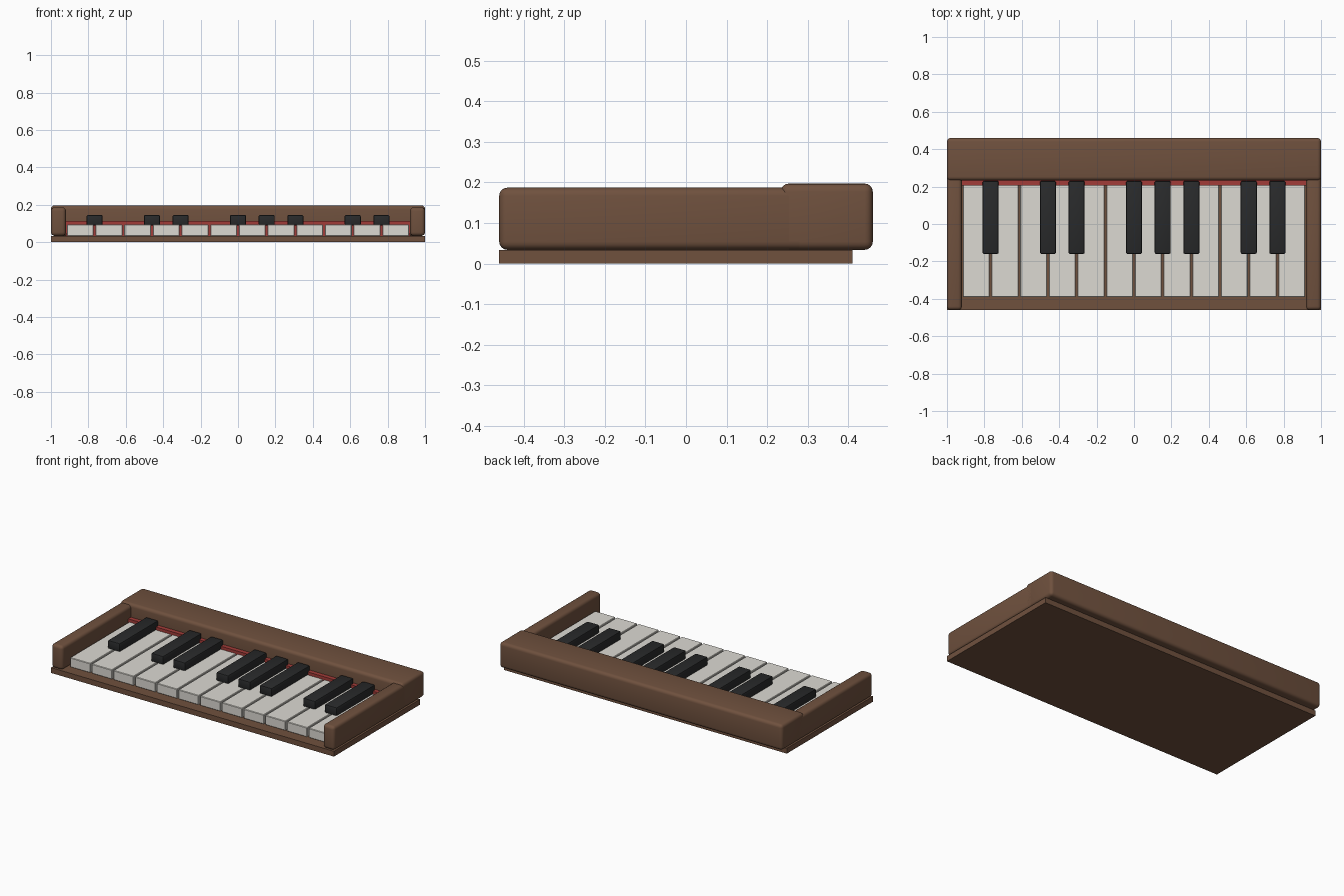
import bpy
import bmesh
from mathutils import Vector

cube = bpy.data.objects.get("Cube")
if cube:
    bpy.data.objects.remove(cube, do_unlink=True)


def make_material(name, color):
    mat = bpy.data.materials.new(name)
    mat.use_nodes = True
    mat.diffuse_color = (*color, 1)
    bsdf = mat.node_tree.nodes["Principled BSDF"]
    bsdf.inputs["Base Color"].default_value = (*color, 1)
    bsdf.inputs["Roughness"].default_value = 0.6
    return mat


WOOD = make_material("brown wood", (0.16, 0.082, 0.048))
IVORY = make_material("ivory white", (0.72, 0.70, 0.65))
EBONY = make_material("ebony black", (0.022, 0.023, 0.024))
FELT = make_material("red felt", (0.36, 0.045, 0.04))


def box(name, low, high, mat, bevel=0, segments=3):
    """Box between two corners, with optional rounded edges."""
    low, high = Vector(low), Vector(high)
    bm = bmesh.new()
    bmesh.ops.create_cube(bm, size=1)
    bmesh.ops.scale(bm, vec=high - low, verts=bm.verts)
    if bevel:
        bmesh.ops.bevel(bm, geom=bm.edges[:], offset=bevel, segments=segments,
                        profile=0.5, affect='EDGES')
    mesh = bpy.data.meshes.new(name)
    bm.to_mesh(mesh)
    bm.free()
    mesh.materials.append(mat)
    obj = bpy.data.objects.new(name, mesh)
    obj.location = (low + high) / 2
    bpy.context.collection.objects.link(obj)
    if bevel:
        bpy.ops.object.select_all(action='DESELECT')
        obj.select_set(True)
        bpy.context.view_layer.objects.active = obj
        bpy.ops.object.shade_smooth_by_angle()
    return obj


# Wooden case: base board, back rail and side cheeks
box("base_board", (-1, -0.46, 0), (1, 0.41, 0.034), WOOD)
box("back_rail", (-1, 0.233, 0.034), (1, 0.46, 0.197), WOOD, 0.02, 4)
for side, x in (("right", -0.96), ("left", 0.96)):
    box(f"{side}_cheek", (x - 0.04, -0.46, 0.034), (x + 0.04, 0.3, 0.187),
        WOOD, 0.02, 4)

# Felt strip behind the keys
box("felt_strip", (-0.92, 0.205, 0.034), (0.92, 0.24, 0.113), FELT)

# White keys
COUNT = 12
PITCH = 1.84 / COUNT
GAP = 0.01
for i in range(COUNT):
    x = -0.92 + i * PITCH
    box(f"white_key_{i + 1}", (x + GAP / 2, -0.39, 0.034),
        (x + PITCH - GAP / 2, 0.212, 0.094), IVORY, 0.003, 1)

# Black keys sit over some of the gaps
for n, gap in enumerate((1, 3, 4, 6, 7, 8, 10, 11)):
    x = -0.92 + gap * PITCH
    box(f"black_key_{n + 1}", (x - 0.043, -0.16, 0.09),
        (x + 0.043, 0.23, 0.146), EBONY, 0.008, 2)
